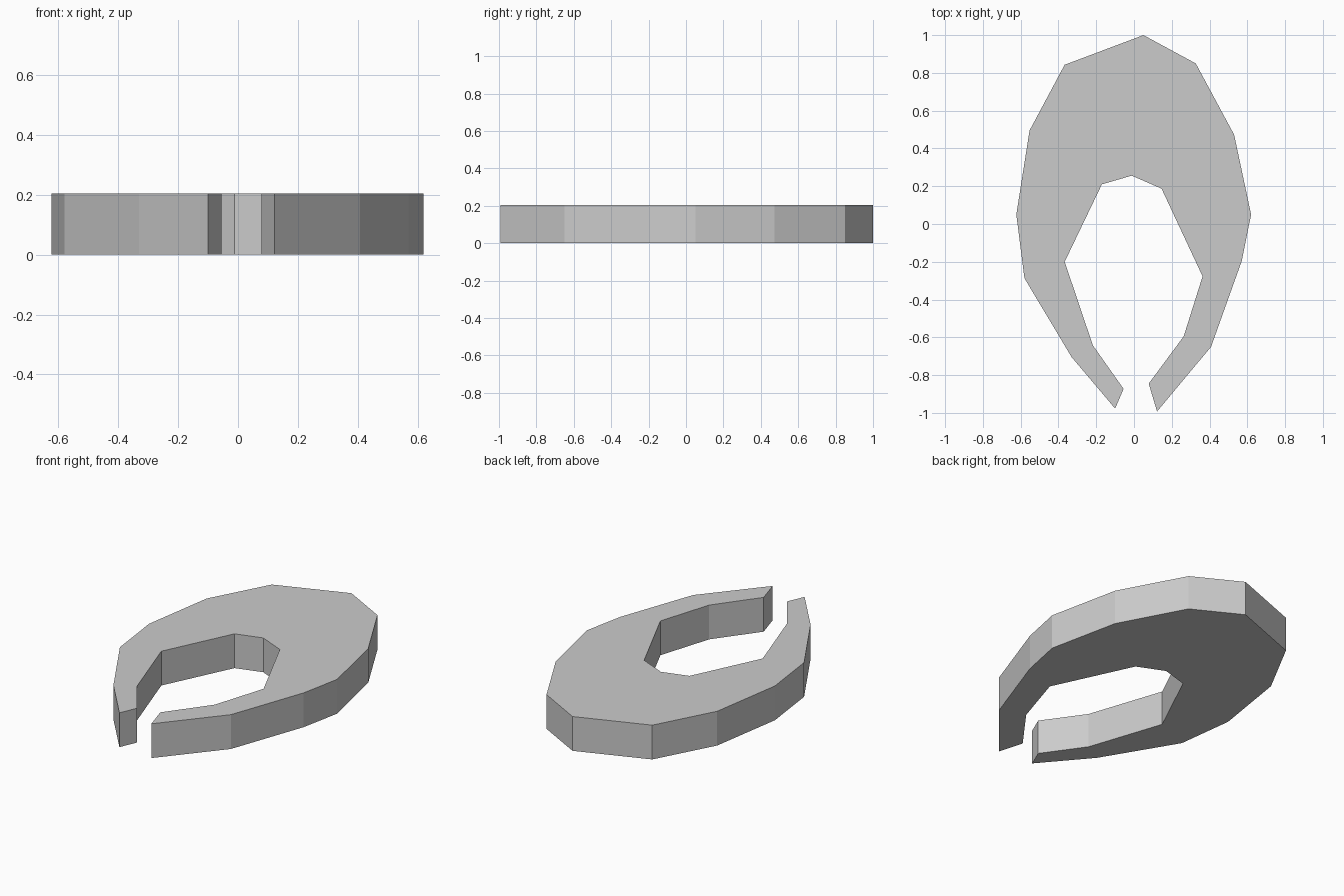
import bpy
import bmesh

if "Cube" in bpy.data.objects:
    bpy.data.objects.remove(bpy.data.objects["Cube"])

HEIGHT = 0.205

# Outer edge, clockwise from the left tip over the crown to the right tip
outer = [(-0.10, -0.977), (-0.33, -0.705), (-0.58, -0.287), (-0.623, 0.05),
         (-0.553, 0.495), (-0.367, 0.843), (0.05, 1.0), (0.327, 0.85),
         (0.53, 0.473), (0.62, 0.05), (0.57, -0.197), (0.408, -0.65),
         (0.122, -0.993)]
# Inner edge, from the right tip back to the left tip
inner = [(0.078, -0.845), (0.263, -0.595), (0.363, -0.277), (0.146, 0.187),
         (-0.012, 0.256), (-0.17, 0.21), (-0.367, -0.20), (-0.218, -0.642),
         (-0.055, -0.873)]

# Flat claw-shaped plate, extruded upwards
bm = bmesh.new()
face = bm.faces.new([bm.verts.new((x, y, 0)) for x, y in outer + inner])
ext = bmesh.ops.extrude_face_region(bm, geom=[face], use_keep_orig=True)
top = [g for g in ext["geom"] if isinstance(g, bmesh.types.BMVert)]
bmesh.ops.translate(bm, verts=top, vec=(0, 0, HEIGHT))
bmesh.ops.recalc_face_normals(bm, faces=bm.faces)

mesh = bpy.data.meshes.new("open_ring_plate")
bm.to_mesh(mesh)
bm.free()
plate = bpy.data.objects.new("open_ring_plate", mesh)
bpy.context.collection.objects.link(plate)
